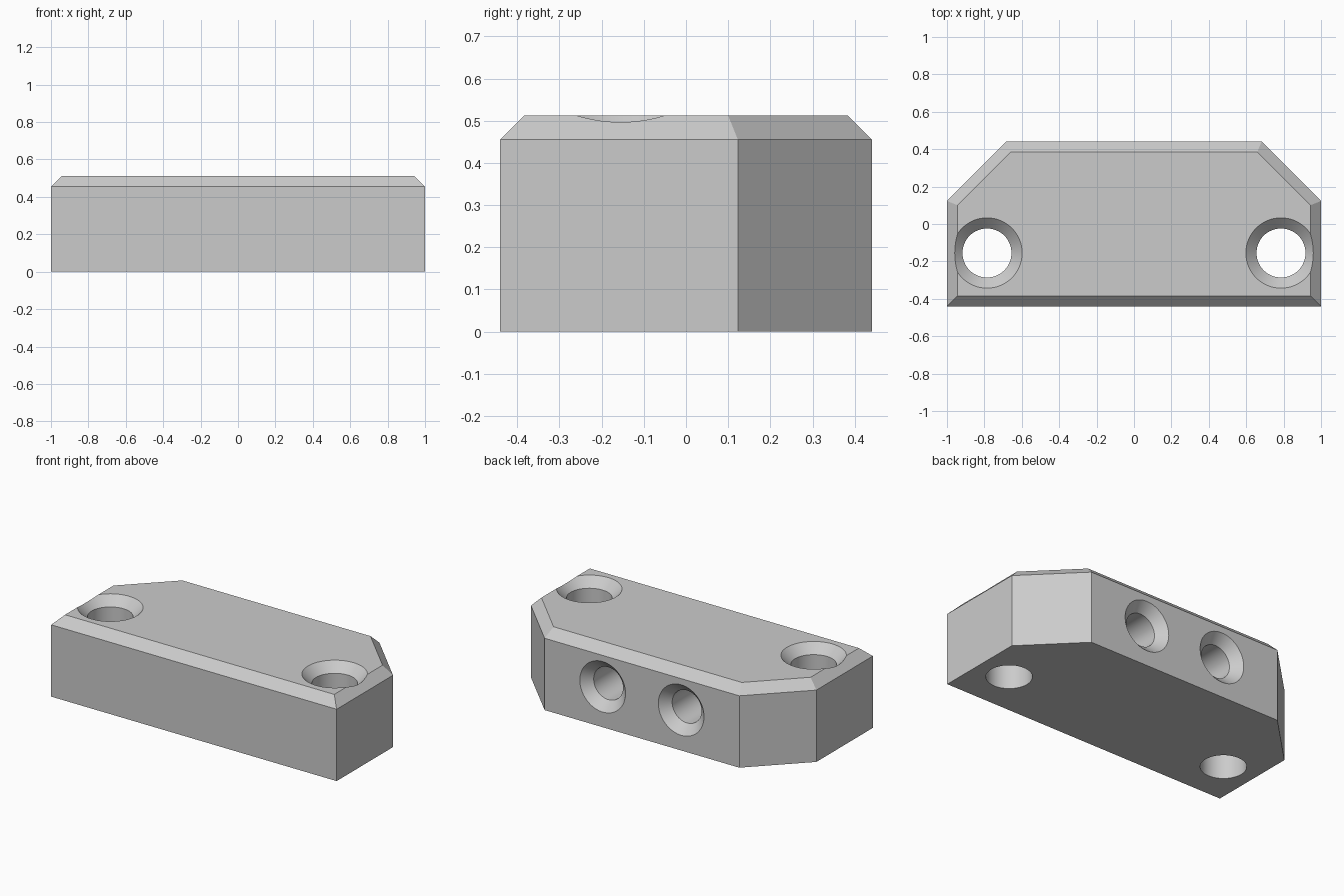
import bpy, bmesh
from math import cos, sin, pi, tau, radians
from mathutils import Matrix, Vector

cube = bpy.data.objects.get("Cube")
if cube:
    bpy.data.objects.remove(cube)

HEIGHT, DEPTH, BEVEL = 0.512, 0.441, 0.057

grey = bpy.data.materials.new("light_grey")
grey.use_nodes = True
colour = (0.6, 0.6, 0.6, 1)
grey.diffuse_color = colour
grey.node_tree.nodes["Principled BSDF"].inputs["Base Color"].default_value = colour


def loft(name, rings):
    """Skin a stack of equal-length rings and cap both ends."""
    bm = bmesh.new()
    rows = [[bm.verts.new(p) for p in ring] for ring in rings]
    n = len(rows[0])
    for a, b in zip(rows, rows[1:]):
        for i in range(n):
            j = (i + 1) % n
            bm.faces.new((a[i], a[j], b[j], b[i]))
    bm.faces.new(rows[0][::-1])
    bm.faces.new(rows[-1])
    bmesh.ops.recalc_face_normals(bm, faces=bm.faces)
    mesh = bpy.data.meshes.new(name)
    bm.to_mesh(mesh)
    bm.free()
    mesh.materials.append(grey)
    obj = bpy.data.objects.new(name, mesh)
    bpy.context.collection.objects.link(obj)
    return obj


def outline(half, z):
    """Mirror the right half of the plan to a closed ring."""
    return [(x, y, z) for x, y in half] + [(-x, y, z) for x, y in half[::-1]]


def screw_cutter(name, centre, matrix, r, r_outer, length):
    """Countersunk hole cutter running down its local -z axis."""
    over = 0.05
    profile = [(r, -length), (r, r - r_outer), (r_outer + over, over)]
    place = Matrix.Translation(Vector(centre)) @ matrix
    n = 64
    rings = [[place @ Vector((rad * cos(tau * i / n), rad * sin(tau * i / n), z))
              for i in range(n)] for rad, z in profile]
    obj = loft(name, rings)
    obj.hide_render = True
    return obj


# Block with two cut corners and a bevelled top edge
wide = [(1, -DEPTH), (1, 0.123), (0.682, DEPTH)]
inset = [(1 - BEVEL, BEVEL - DEPTH), (1 - BEVEL, 0.1), (0.659, DEPTH - BEVEL)]
block = loft("mounting_block", [outline(wide, 0), outline(wide, HEIGHT - BEVEL),
                                outline(inset, HEIGHT)])

# Vertical through holes and blind holes in the back face
cutters = []
for side in (-1, 1):
    cutters.append(screw_cutter("top_hole_cutter", (side * 0.786, -0.155, HEIGHT),
                                Matrix.Identity(4), 0.131, 0.188, 0.7))
    cutters.append(screw_cutter("back_hole_cutter", (side * 0.275, DEPTH, HEIGHT / 2),
                                Matrix.Rotation(-pi / 2, 4, "X"), 0.103, 0.16, 0.5))

bpy.ops.object.select_all(action="DESELECT")
bpy.context.view_layer.objects.active = block
block.select_set(True)
for cutter in cutters:
    mod = block.modifiers.new("hole", "BOOLEAN")
    mod.operation = "DIFFERENCE"
    mod.solver = "EXACT"
    mod.object = cutter
    bpy.ops.object.modifier_apply(modifier=mod.name)
    bpy.data.objects.remove(cutter)

# Smooth hole walls, crisp edges
bpy.ops.object.shade_smooth_by_angle(angle=radians(25))
